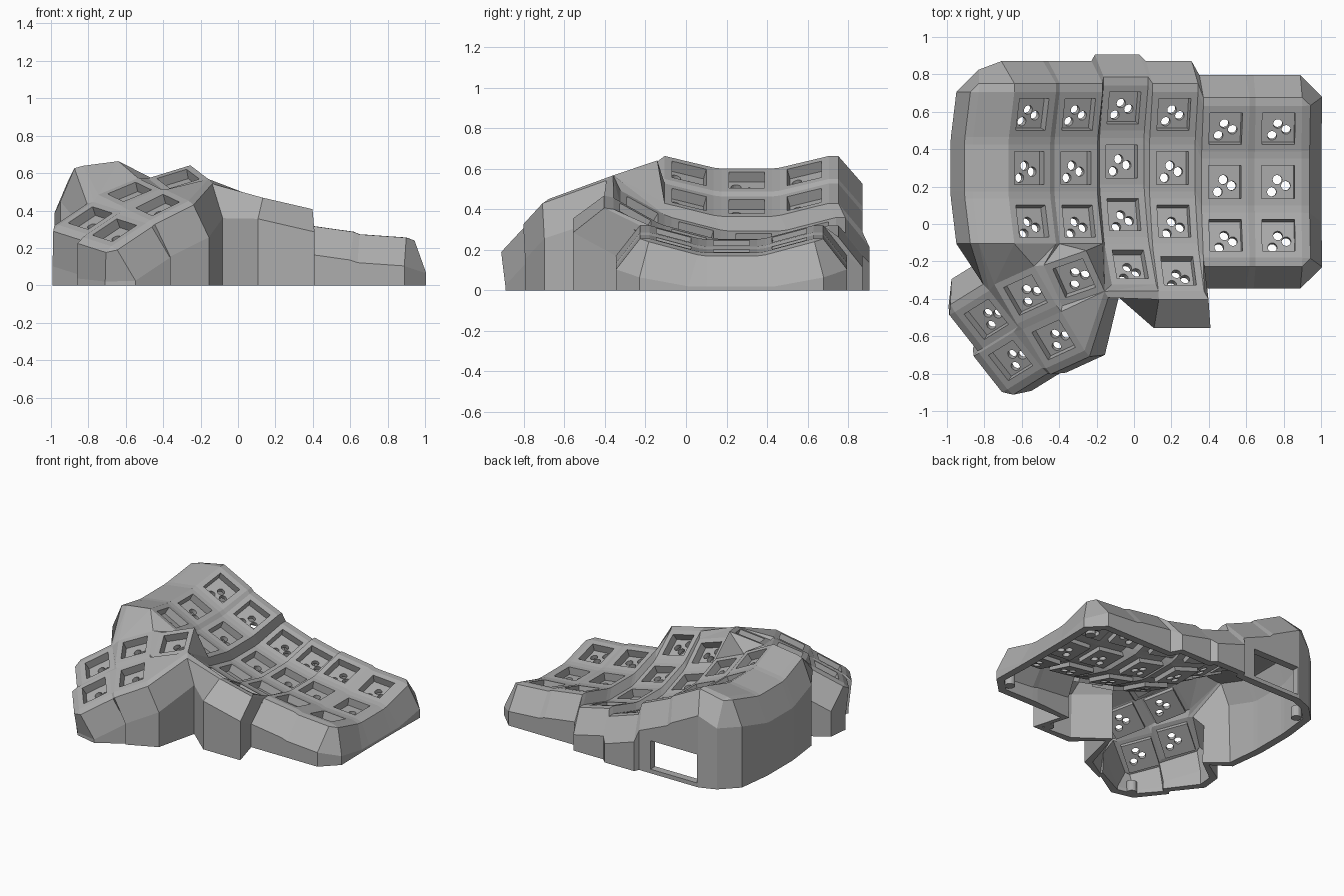
import bpy, bmesh, math
from mathutils import Matrix, Vector

old = bpy.data.objects.get("Cube")
if old:
    bpy.data.objects.remove(old)

HALF, HOLE, THICK = 0.125, 0.088, 0.055
CORNER = {"TL": (-1, 1), "TR": (1, 1), "BR": (1, -1), "BL": (-1, -1)}

grey = bpy.data.materials.new("warm_grey_plastic")
grey.use_nodes = True
grey.diffuse_color = (0.42, 0.42, 0.42, 1)
grey.node_tree.nodes["Principled BSDF"].inputs["Base Color"].default_value = (0.42, 0.42, 0.42, 1)


def make_object(name, bm, thickness=0):
    mesh = bpy.data.meshes.new(name)
    bm.to_mesh(mesh)
    bm.free()
    mesh.materials.append(grey)
    obj = bpy.data.objects.new(name, mesh)
    bpy.context.collection.objects.link(obj)
    if thickness:
        mod = obj.modifiers.new("shell", 'SOLIDIFY')
        mod.thickness = thickness
        mod.offset = -1
    return obj


# Key frames: curved finger columns (x, y, z, sideways tilt)
columns = [(-.56, .30, .545, 27), (-.31, .30, .415, 23), (-.065, .335, .255, 18),
           (.205, .30, .225, 13), (.485, .225, .235, 8), (.77, .225, .195, 4)]
RADIUS, STEP = 1.1, math.radians(15)
keys = {}
for c, (x, y, z, tilt) in enumerate(columns):
    for r in range(4 if c in (2, 3) else 3):
        a = (1 - r) * STEP
        arc = Vector((0, RADIUS * math.sin(a), RADIUS * (1 - math.cos(a))))
        keys[c, r] = (Matrix.Translation((x, y, z)) @ Matrix.Rotation(math.radians(tilt), 4, 'Y')
                      @ Matrix.Translation(arc) @ Matrix.Rotation(a, 4, 'X'))

# Key frames: thumb cluster (centre, sideways axis, upward axis)
thumbs = {"T1": ((-.32, -.29, .57), (.26, .09, .08), (-.08, .25, .09)),
          "T2": ((-.58, -.38, .50), (.24, .11, .10), (-.12, .24, .07)),
          "T3": ((-.79, -.51, .36), (.21, .13, .14), (-.13, .22, .07)),
          "T4": ((-.43, -.62, .43), (.24, .11, .12), (-.14, .24, .07)),
          "T5": ((-.66, -.73, .295), (.21, .13, .14), (-.13, .22, .07))}
for name, (pos, u, v) in thumbs.items():
    u = Vector(u).normalized()
    n = u.cross(Vector(v)).normalized()
    v = n.cross(u)
    keys[name] = Matrix.Translation(pos) @ Matrix((u, v, n)).transposed().to_4x4()


def corner(key, post, half=HALF):
    sx, sy = CORNER[post]
    return keys[key] @ Vector((sx * half, sy * half, 0))


def ledge(row, post):
    return corner((0, row), post) + Vector((-.19, 0, -.025))


# Outer skin, with vertices merged by position
bm = bmesh.new()
cache = {}


def face(*points):
    verts = []
    for p in points:
        k = tuple(round(t, 4) for t in p)
        if k not in cache:
            cache[k] = bm.verts.new(p)
        if cache[k] not in verts:
            verts.append(cache[k])
    if len(verts) > 2:
        return bm.faces.new(verts)


def stitch(a, b):
    """Fill the gap between two point chains with triangles."""
    i = j = 0
    while i < len(a) - 1 or j < len(b) - 1:
        go_a = j == len(b) - 1 or (i < len(a) - 1 and
                                   (a[i + 1] - b[j]).length < (a[i] - b[j + 1]).length)
        if go_a:
            face(a[i], a[i + 1], b[j])
            i += 1
        else:
            face(a[i], b[j + 1], b[j])
            j += 1


def join_side(left, right):
    face(corner(left, "TR"), corner(right, "TL"), corner(right, "BL"), corner(left, "BR"))


def join_down(top, low):
    face(corner(top, "BL"), corner(top, "BR"), corner(low, "TR"), corner(low, "TL"))


def join_cross(tl, tr, br, bl):
    face(corner(tl, "BR"), corner(tr, "BL"), corner(br, "TL"), corner(bl, "TR"))


# Square frame around each switch
names = list(CORNER)
for k in keys:
    for p, q in zip(names, names[1:] + names[:1]):
        top = face(corner(k, p), corner(k, q), corner(k, q, HOLE), corner(k, p, HOLE))

# Webs between finger keys
for c in range(6):
    for r in range(4):
        if (c, r + 1) in keys:
            join_down((c, r), (c, r + 1))
        if (c, r) in keys and (c + 1, r) in keys:
            join_side((c, r), (c + 1, r))
            if (c, r + 1) in keys and (c + 1, r + 1) in keys:
                join_cross((c, r), (c + 1, r), (c + 1, r + 1), (c, r + 1))
face(corner((3, 2), "BR"), corner((4, 2), "BL"), corner((3, 3), "TR"))
face(corner((3, 3), "TR"), corner((4, 2), "BL"), corner((3, 3), "BR"))

# Webs between thumb keys
for pair in (("T3", "T2"), ("T2", "T1"), ("T5", "T4")):
    join_side(*pair)
join_down("T3", "T5")
join_down("T2", "T4")
join_cross("T3", "T2", "T4", "T5")
stitch([corner("T2", "BR"), corner("T1", "BL"), corner("T1", "BR")],
       [corner("T4", "TR"), corner("T4", "BR")])

# Wide shelf beside the first column
shelf = [(r, p) for r in range(3) for p in ("TL", "BL")]
for (r, p), (s, q) in zip(shelf, shelf[1:]):
    face(corner((0, r), p), corner((0, s), q), ledge(s, q), ledge(r, p))

# Bridge from finger keys to thumb cluster
upper = [((0, 2), "BL"), ((0, 2), "BR"), ((1, 2), "BL"), ((1, 2), "BR"), ((2, 2), "BL"),
         ((2, 3), "TL"), ((2, 3), "BL"), ((2, 3), "BR"), ((3, 3), "BL")]
lower = [("T3", "TR"), ("T2", "TL"), ("T2", "TR"), ("T1", "TL"), ("T1", "TR"), ("T1", "BR")]
stitch([ledge(2, "BL")] + [corner(*e) for e in upper], [corner(*e) for e in lower])

# Walls: flare out from the rim, then drop to the ground
rings = []


def wall(key, post, dx, dy, on_ledge=False):
    if on_ledge:
        p, rot = ledge(key[1], post), Matrix.Identity(3)
    else:
        p, rot = corner(key, post), keys[key].to_3x3()
    lip = p + rot @ Vector((dx * .045, dy * .045, -.013))
    skirt = p + rot @ Vector((dx * .12, dy * .12, -.19))
    skirt.z = max(skirt.z, .02)
    rings.append((p, lip, skirt, Vector((skirt.x, skirt.y, 0))))


wall((0, 0), "TL", 0, 1, True)
for c in range(6):
    wall((c, 0), "TL", 0, 1)
    wall((c, 0), "TR", 0, 1)
for r in range(3):
    wall((5, r), "TR", 1, 0)
    wall((5, r), "BR", 1, 0)
for c in (5, 4):
    wall((c, 2), "BR", 0, -1)
    wall((c, 2), "BL", 0, -1)
wall((3, 3), "BR", .5, -1)
wall((3, 3), "BL", 0, -1)
wall("T1", "BR", 0, -1)
for t in ("T4", "T5"):
    wall(t, "BR", 0, -1)
    wall(t, "BL", 0, -1)
for t in ("T5", "T3"):
    wall(t, "BL", -1, 0)
    wall(t, "TL", -1, 0)
wall("T3", "TL", 0, 1)
wall("T3", "TR", -.3, 1)
for r, p in reversed(shelf):
    wall((0, r), p, -1, 0, True)
for a, b in zip(rings, rings[1:] + rings[:1]):
    for i in range(3):
        face(a[i], b[i], b[i + 1], a[i + 1])

bmesh.ops.recalc_face_normals(bm, faces=bm.faces[:])
top.normal_update()
if top.normal.z < 0:
    bmesh.ops.reverse_faces(bm, faces=bm.faces[:])

# Port opening in the back wall
x0, x1, z0, z1 = -.70, -.32, .03, .24
for co, no in (((x0, 0, 0), (1, 0, 0)), ((x1, 0, 0), (1, 0, 0)),
               ((0, 0, z0), (0, 0, 1)), ((0, 0, z1), (0, 0, 1))):
    near = [f for f in bm.faces if f.calc_center_median().y > .8
            and -.85 < f.calc_center_median().x < -.2
            and all(v.co.z < .6 for v in f.verts) and abs(f.normal.z) < .1]
    geom = near + list({e for f in near for e in f.edges}) + list({v for f in near for v in f.verts})
    bmesh.ops.bisect_plane(bm, geom=geom, plane_co=co, plane_no=no)
gone = []
for f in bm.faces:
    m = f.calc_center_median()
    if x0 < m.x < x1 and z0 < m.z < z1 and m.y > .8:
        gone.append(f)
bmesh.ops.delete(bm, geom=gone, context='FACES')
make_object("case_shell", bm, THICK)

# Switch sockets: floor plates with three round holes
tile = bmesh.new()


def outline(points):
    vs = [tile.verts.new((x, y, 0)) for x, y in points]
    return [tile.edges.new(e) for e in zip(vs, vs[1:] + vs[:1])]


edges = outline([(sx * .105, sy * .105) for sx, sy in CORNER.values()])
for cx, cy in ((0, .012), (.045, -.02), (-.03, -.053)):
    ring = [i * math.tau / 16 for i in range(16)]
    edges += outline([(cx + .025 * math.cos(t), cy + .025 * math.sin(t)) for t in ring])
bmesh.ops.triangle_fill(tile, use_beauty=True, use_dissolve=False, edges=edges, normal=(0, 0, 1))
tile_mesh = bpy.data.meshes.new("socket_tile")
tile.to_mesh(tile_mesh)
tile.free()
sockets = bmesh.new()
for m in keys.values():
    start = len(sockets.verts)
    sockets.from_mesh(tile_mesh)
    sockets.verts.ensure_lookup_table()
    bmesh.ops.transform(sockets, matrix=m @ Matrix.Translation((0, 0, -THICK)),
                        verts=sockets.verts[start:])
bpy.data.meshes.remove(tile_mesh)
make_object("switch_sockets", sockets, .03)

# Screw posts inside the base
posts = bmesh.new()
for x, y in ((.9, .62), (.88, -.24), (-.86, .66), (.33, -.49), (-.66, -.81)):
    bmesh.ops.create_cone(posts, cap_ends=True, segments=16, radius1=.035, radius2=.035,
                          depth=.08, matrix=Matrix.Translation((x, y, .04)))
make_object("screw_posts", posts)
